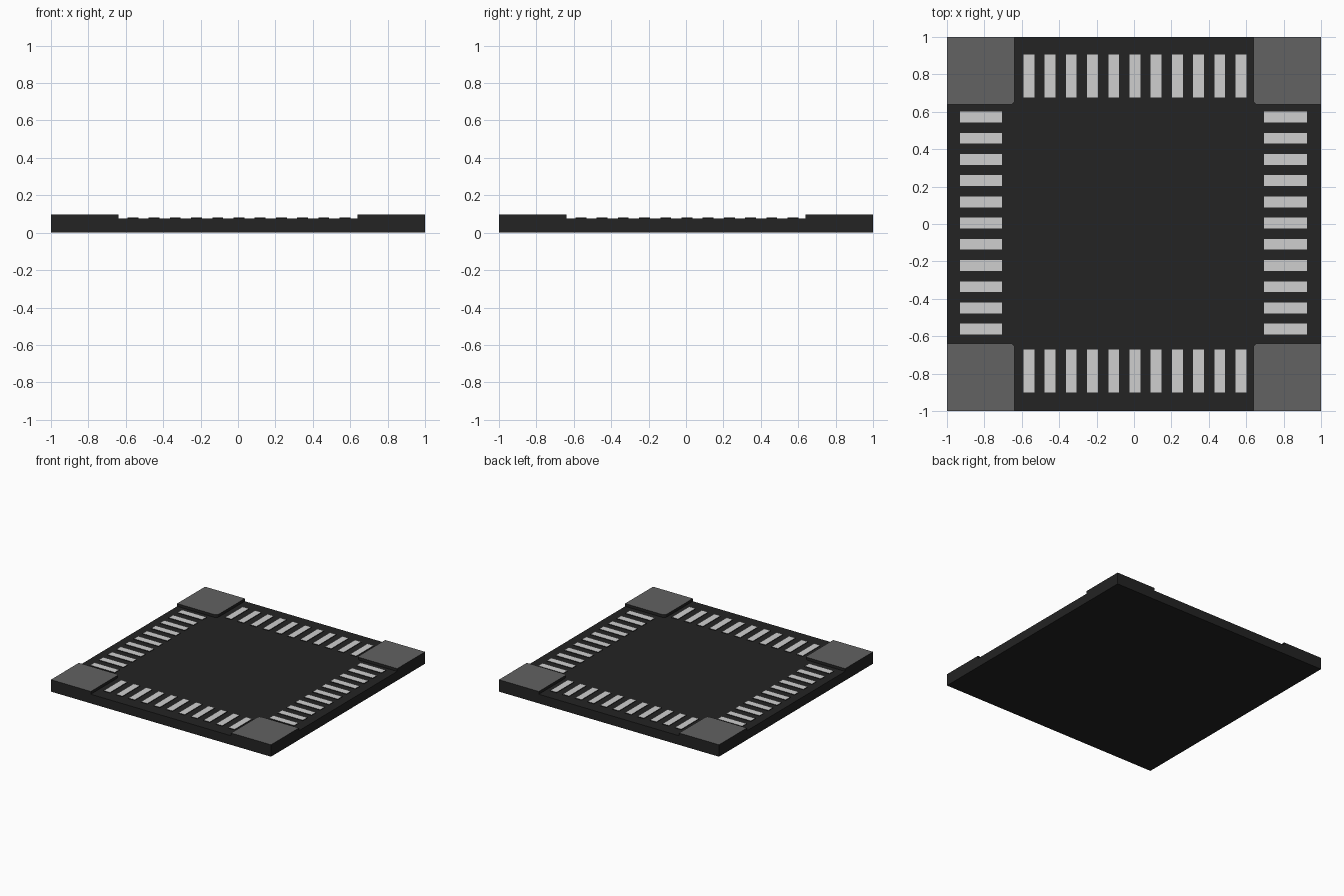
import bpy, bmesh, math

if "Cube" in bpy.data.objects:
    bpy.data.objects.remove(bpy.data.objects["Cube"])


def material(name, rgb):
    m = bpy.data.materials.new(name)
    m.diffuse_color = (*rgb, 1)
    m.use_nodes = True
    m.node_tree.nodes["Principled BSDF"].inputs["Base Color"].default_value = m.diffuse_color
    return m


black = material("black", (0.017, 0.017, 0.017))
grey = material("grey", (0.122, 0.122, 0.122))
silver = material("light grey", (0.62, 0.62, 0.62))


def slab(name, outline, z0, z1, top=None):
    """Extruded outline with black walls and an optional coloured top."""
    bm = bmesh.new()
    face = bm.faces.new([bm.verts.new((x, y, z0)) for x, y in outline])
    ext = bmesh.ops.extrude_face_region(bm, geom=[face], use_keep_orig=True)
    for v in ext["geom"]:
        if isinstance(v, bmesh.types.BMVert):
            v.co.z = z1
    bmesh.ops.recalc_face_normals(bm, faces=bm.faces)
    for f in bm.faces:
        f.material_index = int(top is not None and f.normal.z > 0.9)
    me = bpy.data.meshes.new(name)
    bm.to_mesh(me)
    bm.free()
    me.materials.append(black)
    if top:
        me.materials.append(top)
    ob = bpy.data.objects.new(name, me)
    bpy.context.collection.objects.link(ob)
    return ob


def rect(x0, x1, y0, y1):
    return [(x0, y0), (x1, y0), (x1, y1), (x0, y1)]


BASE, BAR, PAD = 0.075, 0.08, 0.098

# Square base plate
slab("base_plate", rect(-1, 1, -1, 1), 0, BASE)

# Raised corner pads, rounded at the inner corner
inner, r = 0.638, 0.025
arc = [(inner + r - r * math.cos(a), inner + r - r * math.sin(a))
       for a in (i * math.pi / 8 for i in range(5))]
pad = arc + [(1, inner), (1, 1), (inner, 1)]
for sx in (-1, 1):
    for sy in (-1, 1):
        slab("corner_pad", [(x * sx, y * sy) for x, y in pad], BASE, PAD, grey)

# Eleven contact bars along each side
for i in range(11):
    c = 0.005 + (i - 5) * 0.1134
    a, b = c - 0.029, c + 0.029
    slab("back_bar", rect(a, b, 0.676, 0.905), BASE, BAR, silver)
    slab("front_bar", rect(a, b, -0.901, -0.672), BASE, BAR, silver)
    slab("left_bar", rect(-0.931, -0.706, a, b), BASE, BAR, silver)
    slab("right_bar", rect(0.695, 0.924, a, b), BASE, BAR, silver)
